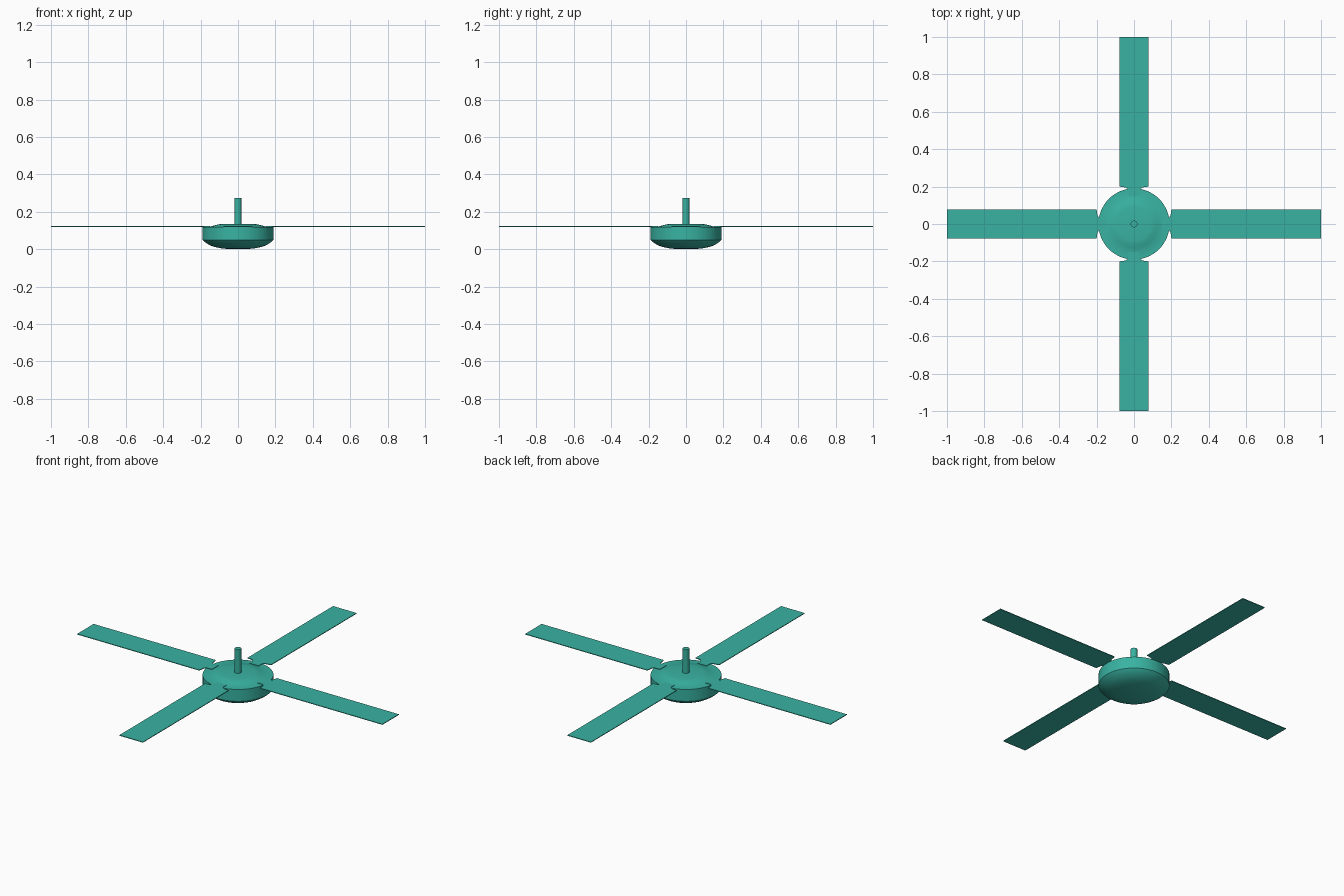
import bpy, bmesh, math
from mathutils import Matrix

if "Cube" in bpy.data.objects:
    bpy.data.objects.remove(bpy.data.objects["Cube"])


def finish(name, bm, smooth=True):
    bmesh.ops.recalc_face_normals(bm, faces=bm.faces)
    mesh = bpy.data.meshes.new(name)
    bm.to_mesh(mesh)
    bm.free()
    obj = bpy.data.objects.new(name, mesh)
    bpy.context.collection.objects.link(obj)
    mat = bpy.data.materials.get("teal") or bpy.data.materials.new("teal")
    mat.diffuse_color = (0.04, 0.45, 0.36, 1)
    mat.use_nodes = True
    mat.node_tree.nodes["Principled BSDF"].inputs["Base Color"].default_value = mat.diffuse_color
    mesh.materials.append(mat)
    if smooth:
        bpy.ops.object.select_all(action='DESELECT')
        obj.select_set(True)
        bpy.context.view_layer.objects.active = obj
        bpy.ops.object.shade_smooth_by_angle(angle=math.radians(30))
    return obj


def lathe(name, profile, steps=64):
    bm = bmesh.new()
    verts = [bm.verts.new((r, 0, z)) for r, z in profile]
    edges = [bm.edges.new(pair) for pair in zip(verts, verts[1:])]
    bmesh.ops.spin(bm, geom=verts + edges, cent=(0, 0, 0), axis=(0, 0, 1),
                   angle=math.tau, steps=steps)
    bmesh.ops.remove_doubles(bm, verts=bm.verts, dist=1e-5)
    return finish(name, bm)


def plate(name, outline, z, thickness, turn):
    bm = bmesh.new()
    face = bm.faces.new([bm.verts.new((x, y, z)) for x, y in outline])
    top = bmesh.ops.extrude_face_region(bm, geom=[face])["geom"]
    bmesh.ops.translate(bm, vec=(0, 0, thickness),
                        verts=[v for v in top if isinstance(v, bmesh.types.BMVert)])
    bm.transform(Matrix.Rotation(turn, 4, 'Z'))
    return finish(name, bm, smooth=False)


# Motor housing with shallow raised cap and rounded underside
lathe("motor_housing", [
    (0, 0.135), (0.09, 0.135), (0.105, 0.133), (0.125, 0.128), (0.15, 0.12),
    (0.19, 0.12), (0.19, 0.05), (0.182, 0.042), (0.17, 0.033), (0.15, 0.021),
    (0.125, 0.012), (0.09, 0.005), (0.05, 0.001), (0, 0)])

# Hanging rod
lathe("hanging_rod", [(0, 0.12), (0.018, 0.12), (0.018, 0.275), (0, 0.275)], 32)

# Blades with a narrow mounting tab at the root
half = [(1.0, 0.077), (0.2, 0.077), (0.195, 0.045), (0.185, 0.03), (0.15, 0.03)]
outline = half + [(x, -y) for x, y in reversed(half)]
for i in range(4):
    plate(f"blade_{i + 1}", outline, 0.119, 0.004, i * math.pi / 2)
